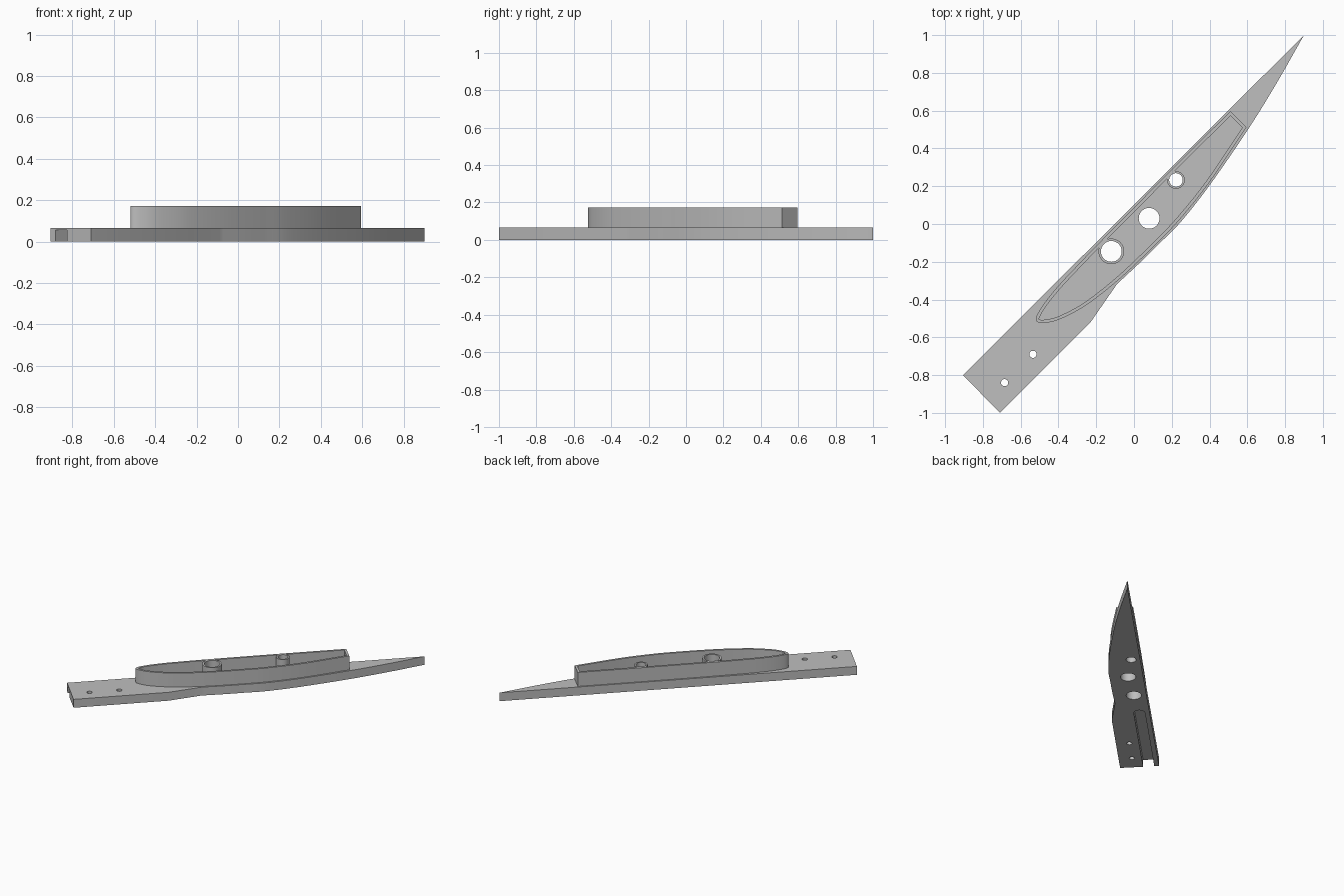
import bpy, bmesh, math
from mathutils import Vector

if "Cube" in bpy.data.objects:
    bpy.data.objects.remove(bpy.data.objects["Cube"])

PLATE_TOP, WALL_TOP, WALL = 0.065, 0.173, 0.017

grey = bpy.data.materials.new("plain grey")
grey.diffuse_color = (0.52, 0.52, 0.52, 1)
grey.use_nodes = True
grey.node_tree.nodes["Principled BSDF"].inputs["Base Color"].default_value = grey.diffuse_color


def spline(pts, steps=6):
    """Smooth curve through the given points."""
    p = [Vector(q) for q in pts]
    p = [2 * p[0] - p[1]] + p + [2 * p[-1] - p[-2]]
    out = []
    for a, b, c, d in zip(p, p[1:], p[2:], p[3:]):
        for i in range(steps):
            t = i / steps
            out.append(0.5 * (2 * b + (c - a) * t + (2 * a - 5 * b + 4 * c - d) * t * t
                              + (3 * b - a - 3 * c + d) * t ** 3))
    return out + [p[-2]]


def circle(x, y, r, n=40):
    return [Vector((x + r * math.cos(2 * math.pi * i / n),
                    y + r * math.sin(2 * math.pi * i / n))) for i in range(n)]


def inset(loop, d):
    """Offset a counter-clockwise loop inwards."""
    out = []
    for i, p in enumerate(loop):
        e1, e2 = (p - loop[i - 1]).normalized(), (loop[(i + 1) % len(loop)] - p).normalized()
        n1, n2 = Vector((-e1.y, e1.x)), Vector((-e2.y, e2.x))
        out.append(p + (n1 + n2) * d / (1 + n1.dot(n2)))
    return out


def make(name, bm):
    bmesh.ops.recalc_face_normals(bm, faces=bm.faces)
    me = bpy.data.meshes.new(name)
    bm.to_mesh(me)
    bm.free()
    me.materials.append(grey)
    ob = bpy.data.objects.new(name, me)
    bpy.context.collection.objects.link(ob)
    return ob


def prism(name, loop, z0, z1):
    bm = bmesh.new()
    face = bm.faces.new([bm.verts.new((p.x, p.y, z0)) for p in loop])
    top = bmesh.ops.extrude_face_region(bm, geom=[face])["geom"]
    for v in top:
        if isinstance(v, bmesh.types.BMVert):
            v.co.z = z1
    return make(name, bm)


def tube(name, outer, inner, z0, z1):
    bm = bmesh.new()
    rings = [[bm.verts.new((p.x, p.y, z)) for p in loop]
             for loop, z in ((outer, z0), (outer, z1), (inner, z1), (inner, z0))]
    n = len(outer)
    for k in range(4):
        a, b = rings[k], rings[(k + 1) % 4]
        for i in range(n):
            j = (i + 1) % n
            bm.faces.new((a[i], a[j], b[j], b[i]))
    return make(name, bm)


def smooth(ob):
    bpy.ops.object.select_all(action='DESELECT')
    ob.select_set(True)
    bpy.context.view_layer.objects.active = ob
    bpy.ops.object.shade_smooth_by_angle(angle=math.radians(30))


# Blade plate: straight back edge, square root, curved front edge to the tip
edge = spline([(-0.09, -0.318), (0.03, -0.206), (0.13, -0.107), (0.245, 0.008),
               (0.40, 0.205), (0.60, 0.495), (0.75, 0.737), (0.90, 1.0)])
root = [Vector(p) for p in ((-0.905, -0.80), (-0.71, -1.0), (-0.23, -0.52))]
plate = prism("blade_plate", root + edge, 0, PLATE_TOP)

# Cutters: through holes and the round-ended groove under the root
HOLES = [(-0.12, -0.145, 0.055), (0.08, 0.03, 0.055), (0.222, 0.233, 0.036),
         (-0.535, -0.69, 0.019), (-0.685, -0.84, 0.019)]
cutters = [prism("hole_cutter", circle(*h), -0.1, 0.3) for h in HOLES]
groove = [(-1.4, 0.04), (-1.4, -0.04)]
groove += [(-0.44 + 0.04 * math.cos(a), 0.04 * math.sin(a))
           for a in (math.pi * (i / 12 - 0.5) for i in range(13))]
s = math.sqrt(0.5)
cutters.append(prism("groove_cutter", [Vector(((u - v) * s, (u + v) * s)) for u, v in groove],
                     -0.1, 0.056))
bpy.context.view_layer.objects.active = plate
for c in cutters:
    mod = plate.modifiers.new("cut", 'BOOLEAN')
    mod.operation, mod.solver, mod.object = 'DIFFERENCE', 'EXACT', c
    bpy.ops.object.modifier_apply(modifier=mod.name)
    bpy.data.objects.remove(c)
smooth(plate)

# Raised rim: thin open-topped wall with a round nose and a flat end
rim = spline([(0.51, 0.597), (0.18, 0.268), (-0.153, -0.068), (-0.30, -0.22), (-0.40, -0.327),
              (-0.475, -0.42), (-0.518, -0.493), (-0.508, -0.521), (-0.46, -0.522),
              (-0.39, -0.503), (-0.28, -0.447), (-0.18, -0.376), (-0.07, -0.285),
              (0.03, -0.192), (0.13, -0.093), (0.24, 0.022), (0.40, 0.222), (0.595, 0.513)])
smooth(tube("rim_wall", rim, inset(rim, WALL), PLATE_TOP, WALL_TOP))

# Hollow bosses around two of the holes
for name, (x, y, r), w in (("large_boss", HOLES[0], 0.013), ("small_boss", HOLES[2], 0.011)):
    smooth(tube(name, circle(x, y, r + w), circle(x, y, r), PLATE_TOP, WALL_TOP))
